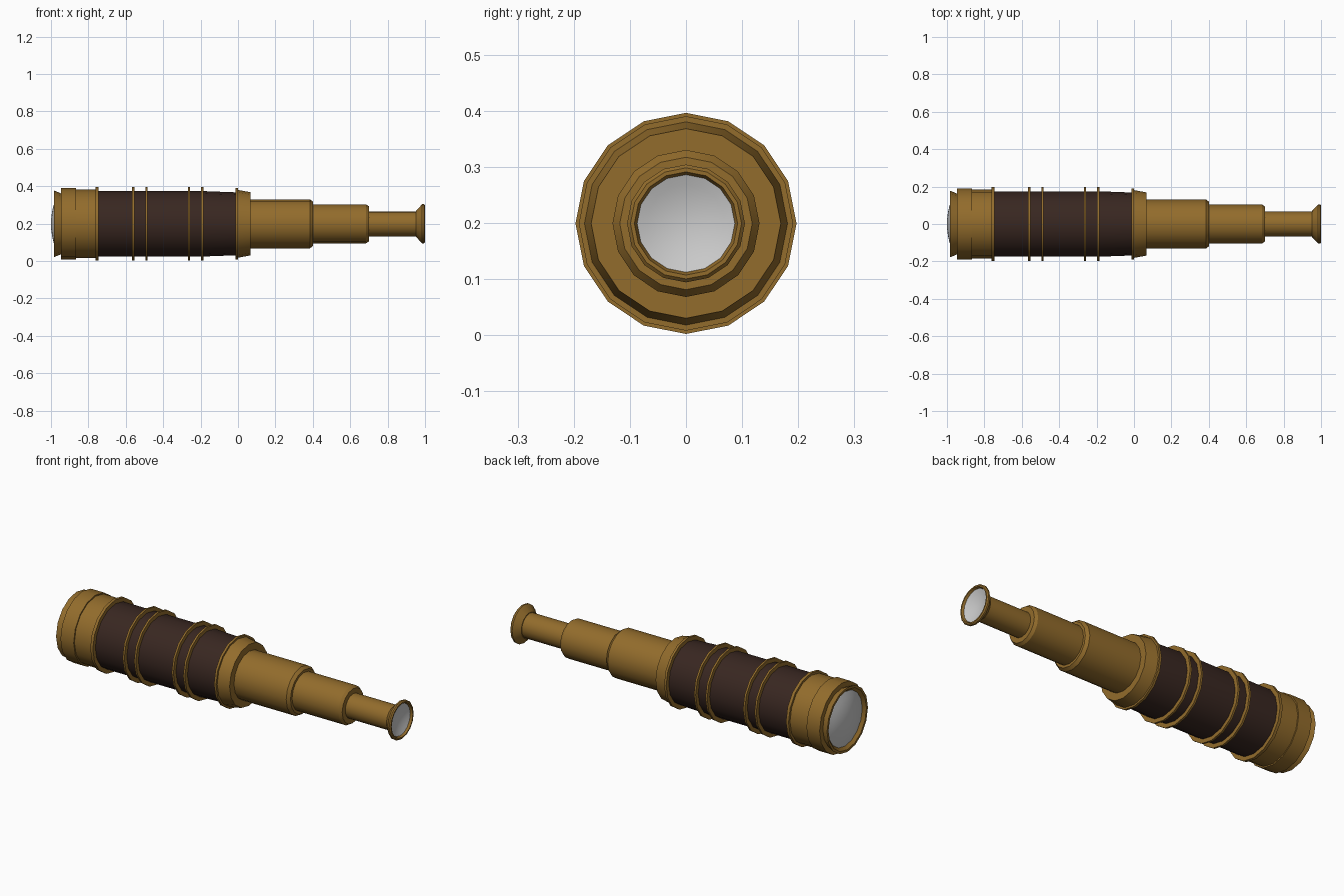
import bpy, bmesh
from math import sin, cos, pi, radians

if "Cube" in bpy.data.objects:
    bpy.data.objects.remove(bpy.data.objects["Cube"])

SIDES = 16
AXIS_Z = 0.199


def material(name, rgb):
    m = bpy.data.materials.new(name)
    m.diffuse_color = (*rgb, 1)
    m.use_nodes = True
    m.node_tree.nodes["Principled BSDF"].inputs["Base Color"].default_value = m.diffuse_color
    return m


brass = material("brass", (0.29, 0.15, 0.025))
leather = material("leather", (0.04, 0.02, 0.015))


def lathe(name, profile, mat=None):
    """Revolve (x, radius) points around the long axis."""
    bm = bmesh.new()
    rings = []
    for x, r in profile:
        angles = [2 * pi * i / SIDES for i in range(SIDES)]
        rings.append([bm.verts.new((x, r * sin(a), r * cos(a))) for a in angles])
    for a, b in zip(rings, rings[1:]):
        for i in range(SIDES):
            j = (i + 1) % SIDES
            bm.faces.new((a[i], b[i], b[j], a[j]))
    bmesh.ops.remove_doubles(bm, verts=bm.verts[:], dist=1e-5)
    mesh = bpy.data.meshes.new(name)
    bm.to_mesh(mesh)
    bm.free()
    ob = bpy.data.objects.new(name, mesh)
    ob.location.z = AXIS_Z
    bpy.context.collection.objects.link(ob)
    if mat:
        mesh.materials.append(mat)
    bpy.ops.object.select_all(action='DESELECT')
    ob.select_set(True)
    bpy.context.view_layer.objects.active = ob
    bpy.ops.object.shade_smooth_by_angle(angle=radians(30))
    return ob


def lens(name, x_rim, x_centre, radius, reverse=False):
    """Shallow curved disc."""
    pts = [(x_centre + (x_rim - x_centre) * (k / 5) ** 2, radius * k / 5) for k in range(6)]
    lathe(name, pts[::-1] if reverse else pts)


# Objective housing: flared lip, thick ring, sleeve
lathe("objective_housing", [
    (-0.968, 0.15), (-0.983, 0.165), (-0.983, 0.178), (-0.947, 0.163),
    (-0.947, 0.191), (-0.867, 0.191), (-0.867, 0.184), (-0.75, 0.184),
    (-0.75, 0.165)], brass)
lens("objective_lens", -0.968, -1.0, 0.15)

# Leather-wrapped barrel
lathe("leather_barrel", [(-0.76, 0.175), (-0.19, 0.175), (-0.005, 0.168)], leather)

# Raised brass bands
for i, (x, w) in enumerate([(-0.754, 0.016), (-0.56, 0.011), (-0.49, 0.011),
                            (-0.261, 0.011), (-0.191, 0.011)]):
    a, b = x - w / 2, x + w / 2
    lathe(f"band_{i + 1}", [(a, 0.16), (a, 0.197), (b, 0.197), (b, 0.16)], brass)

# Collar where the draw tubes enter
lathe("collar", [(-0.013, 0.15), (-0.013, 0.191), (0.0, 0.191), (0.0, 0.181),
                 (0.067, 0.169), (0.067, 0.12)], brass)

# Draw tubes with chamfered ends
lathe("large_draw_tube", [(0.05, 0.131), (0.385, 0.131), (0.402, 0.118),
                          (0.402, 0.09)], brass)
lathe("middle_draw_tube", [(0.39, 0.104), (0.685, 0.104), (0.7, 0.094),
                           (0.7, 0.06)], brass)
lathe("small_draw_tube", [(0.69, 0.067), (0.96, 0.067)], brass)

# Flared eyepiece with recessed lens
lathe("eyepiece", [(0.953, 0.06), (0.953, 0.071), (0.985, 0.105), (0.994, 0.105),
                   (1.0, 0.099), (1.0, 0.092), (0.988, 0.087)], brass)
lens("eyepiece_lens", 0.988, 0.97, 0.087, reverse=True)
